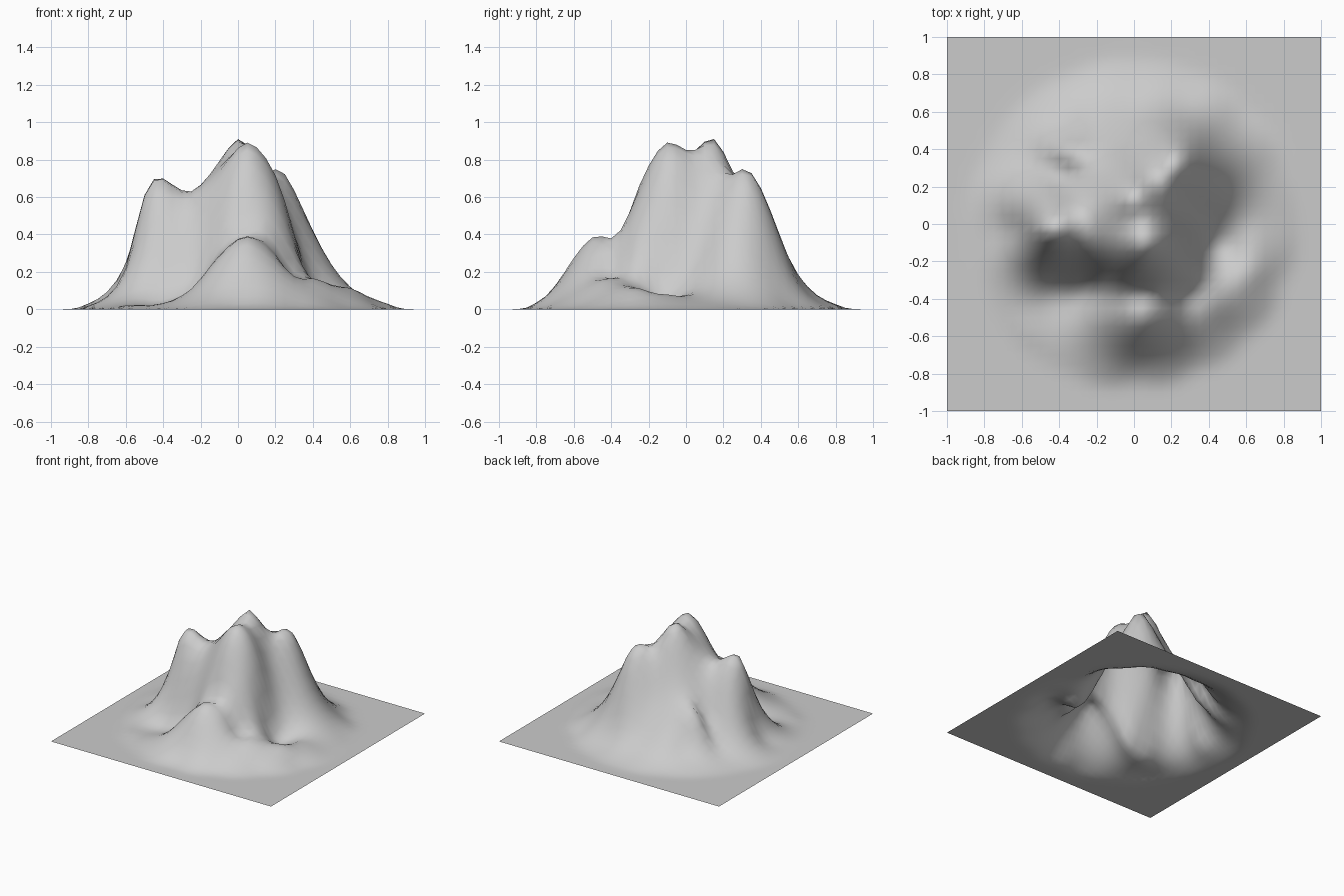
import bpy, bmesh, math

if "Cube" in bpy.data.objects:
    bpy.data.objects.remove(bpy.data.objects["Cube"])

# Landmarks of the mountain as (x, y, height), grouped by part
LAND = {
    "summit_ridge": [(0, .15, .91), (0, .02, .835), (.04, -.1, .89), (.2, -.08, .72), (.12, .25, .72),
                     (.22, .32, .75), (-.12, .06, .76), (-.25, 0, .63), (-.42, -.03, .71)],
    "left_flank": [(-.5, -.03, .62), (-.6, -.03, .22), (-.42, -.22, .3),
                   (-.42, -.33, .07), (-.46, .16, .4), (-.5, .32, .13), (-.38, .27, .25)],
    "front_face": [(.02, -.26, .63), (-.18, -.2, .5), (-.22, -.34, .13), (-.35, -.5, .045)],
    "front_knoll": [(.03, -.36, .385), (.03, -.475, .393), (.2, -.47, .29),
                    (-.15, -.47, .23), (.03, -.6, .275), (.05, -.7, .125)],
    "right_gully": [(.3, -.12, .4), (.36, -.13, .17), (.47, -.13, .03), (.22, .1, .6), (.36, .02, .24),
                    (.25, -.27, .42), (.28, -.38, .19), (.4, -.42, .165), (.6, -.27, .115), (.62, -.1, .08)],
    "back_right_spur": [(.4, .22, .4), (.5, .2, .22), (.25, .4, .64), (.25, .5, .39),
                        (.25, .58, .19), (.42, .45, .25)],
    "back_face": [(-.02, .28, .66), (0, .4, .44), (0, .6, .16), (-.2, .28, .48), (-.35, .38, .35),
                  (-.34, .47, .2), (-.25, .54, .19)],
}
points = [p for part in LAND.values() for p in part]

# Foot of the mountain: rings fading into the plain
for radius, z in ((.81, .022), (.95, 0), (1.3, 0)):
    for i in range(16):
        a = math.tau * i / 16
        points.append((radius * math.cos(a), radius * math.sin(a), z))


def kernel(x, y, p):
    return math.sqrt((x - p[0]) ** 2 + (y - p[1]) ** 2 + .06 ** 2)


def solve(m):
    """Gaussian elimination on an augmented matrix."""
    n = len(m)
    for c in range(n):
        k = max(range(c, n), key=lambda r: abs(m[r][c]))
        m[c], m[k] = m[k], m[c]
        for r in range(c + 1, n):
            f = m[r][c] / m[c][c]
            if f:
                m[r] = [a - f * b for a, b in zip(m[r], m[c])]
    out = [0] * n
    for r in reversed(range(n)):
        out[r] = (m[r][n] - sum(m[r][k] * out[k] for k in range(r + 1, n))) / m[r][r]
    return out


weights = solve([[kernel(p[0], p[1], q) for q in points] + [p[2]] for p in points])


def height(x, y):
    t = min(1, max(0, (.93 - math.hypot(x, y)) / .13))
    if t == 0:
        return 0
    z = sum(w * kernel(x, y, p) for w, p in zip(weights, points))
    return max(0, z) * t * t * (3 - 2 * t)


# Terrain: a regular grid lifted by the landmark surface
bm = bmesh.new()
bmesh.ops.create_grid(bm, x_segments=40, y_segments=40, size=1)
for v in bm.verts:
    v.co.z = height(v.co.x, v.co.y)
for f in bm.faces:
    f.smooth = True
mesh = bpy.data.meshes.new("mountain_terrain")
bm.to_mesh(mesh)
bm.free()
terrain = bpy.data.objects.new("mountain_terrain", mesh)
bpy.context.collection.objects.link(terrain)
